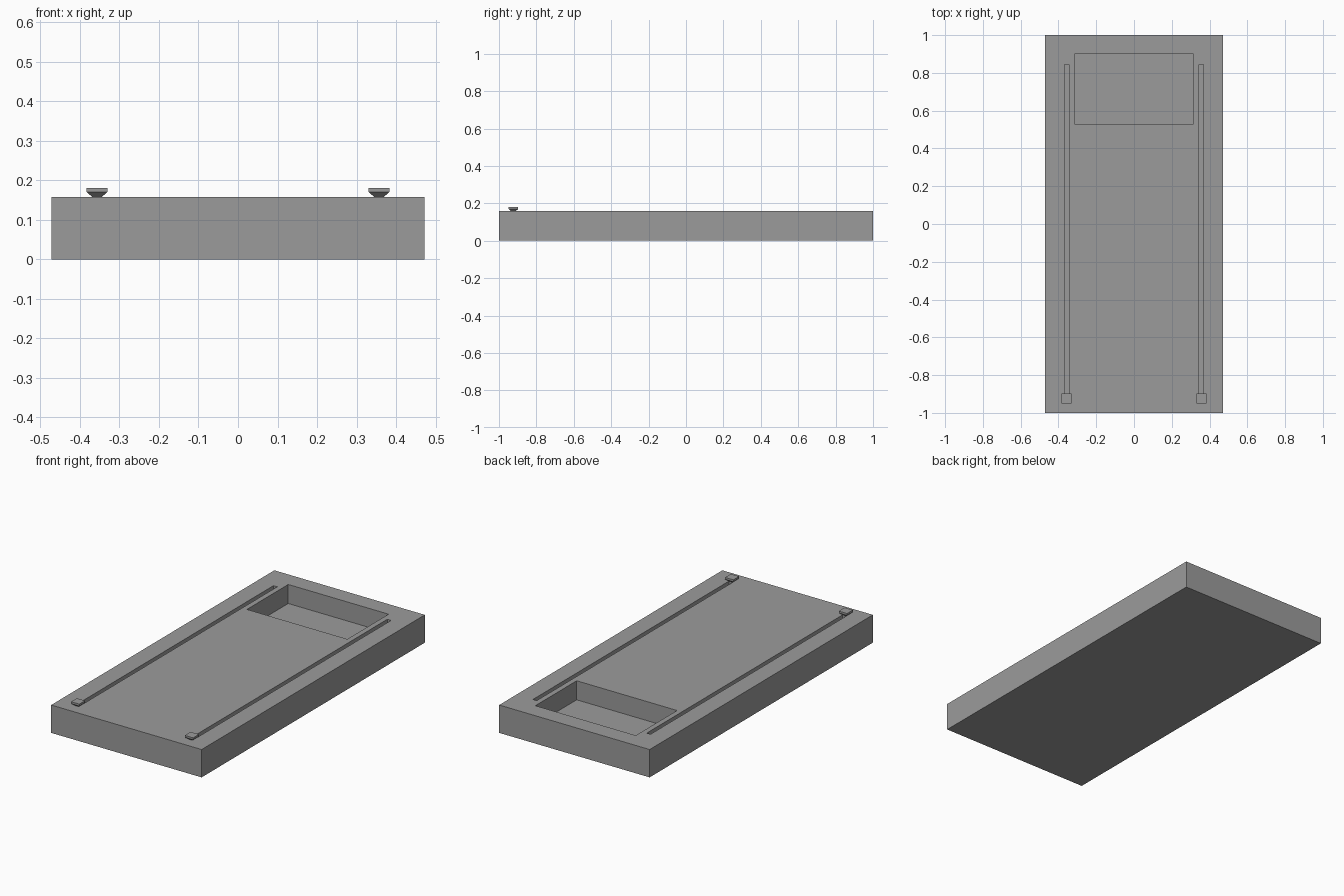
import bpy
import bmesh
from mathutils import Vector

if "Cube" in bpy.data.objects:
    bpy.data.objects.remove(bpy.data.objects["Cube"], do_unlink=True)

HALF_WIDTH, HEIGHT = 0.472, 0.158
RAIL_X, SLOT_HALF = 0.357, 0.012
SLIDER_Y = -0.923

grey = bpy.data.materials.new("plain grey")
grey.use_nodes = True
colour = (0.33, 0.33, 0.33, 1)
grey.diffuse_color = colour
grey.node_tree.nodes["Principled BSDF"].inputs["Base Color"].default_value = colour


def finish(name, bm):
    bmesh.ops.recalc_face_normals(bm, faces=bm.faces)
    mesh = bpy.data.meshes.new(name)
    bm.to_mesh(mesh)
    bm.free()
    mesh.materials.append(grey)
    obj = bpy.data.objects.new(name, mesh)
    bpy.context.collection.objects.link(obj)
    return obj


def box(name, low, high):
    low, high = Vector(low), Vector(high)
    bm = bmesh.new()
    bmesh.ops.create_cube(bm, size=1)
    bmesh.ops.scale(bm, vec=high - low, verts=bm.verts)
    bmesh.ops.translate(bm, vec=(low + high) / 2, verts=bm.verts)
    return finish(name, bm)


def slider(name, x):
    # Square sections stacked from the stem in the slot up to the flat cap
    bm = bmesh.new()
    rings = []
    for half, z in ((SLOT_HALF, 0.13), (SLOT_HALF, HEIGHT), (0.026, 0.17), (0.026, 0.181)):
        rings.append([bm.verts.new((x + sx * half, SLIDER_Y + sy * half, z))
                      for sx, sy in ((-1, -1), (1, -1), (1, 1), (-1, 1))])
    for a, b in zip(rings, rings[1:]):
        for i in range(4):
            j = (i + 1) % 4
            bm.faces.new((a[i], a[j], b[j], b[i]))
    bm.faces.new(rings[0])
    bm.faces.new(rings[-1])
    return finish(name, bm)


# Slab with a rectangular tray recess and two long rail slots
slab = box("slab", (-HALF_WIDTH, -1, 0), (HALF_WIDTH, 1, HEIGHT))
cutters = [box("tray_cutter", (-0.315, 0.53, 0.05), (0.315, 0.9, 0.3))]
for side, sign in (("left", 1), ("right", -1)):
    x = sign * RAIL_X
    cutters.append(box(side + "_slot_cutter",
                       (x - SLOT_HALF, SLIDER_Y - SLOT_HALF, 0.12),
                       (x + SLOT_HALF, 0.845, 0.3)))

for cutter in cutters:
    cutter.hide_render = True
    cut = slab.modifiers.new(cutter.name, "BOOLEAN")
    cut.operation = "DIFFERENCE"
    cut.solver = "EXACT"
    cut.object = cutter

# Bake the cuts and discard the cutters
bpy.context.view_layer.update()
graph = bpy.context.evaluated_depsgraph_get()
carved = bpy.data.meshes.new_from_object(slab.evaluated_get(graph))
slab.modifiers.clear()
slab.data = carved
for cutter in cutters:
    bpy.data.objects.remove(cutter, do_unlink=True)

# Sliders at the front end of each slot
for side, sign in (("left", 1), ("right", -1)):
    slider(side + "_slider", sign * RAIL_X)
